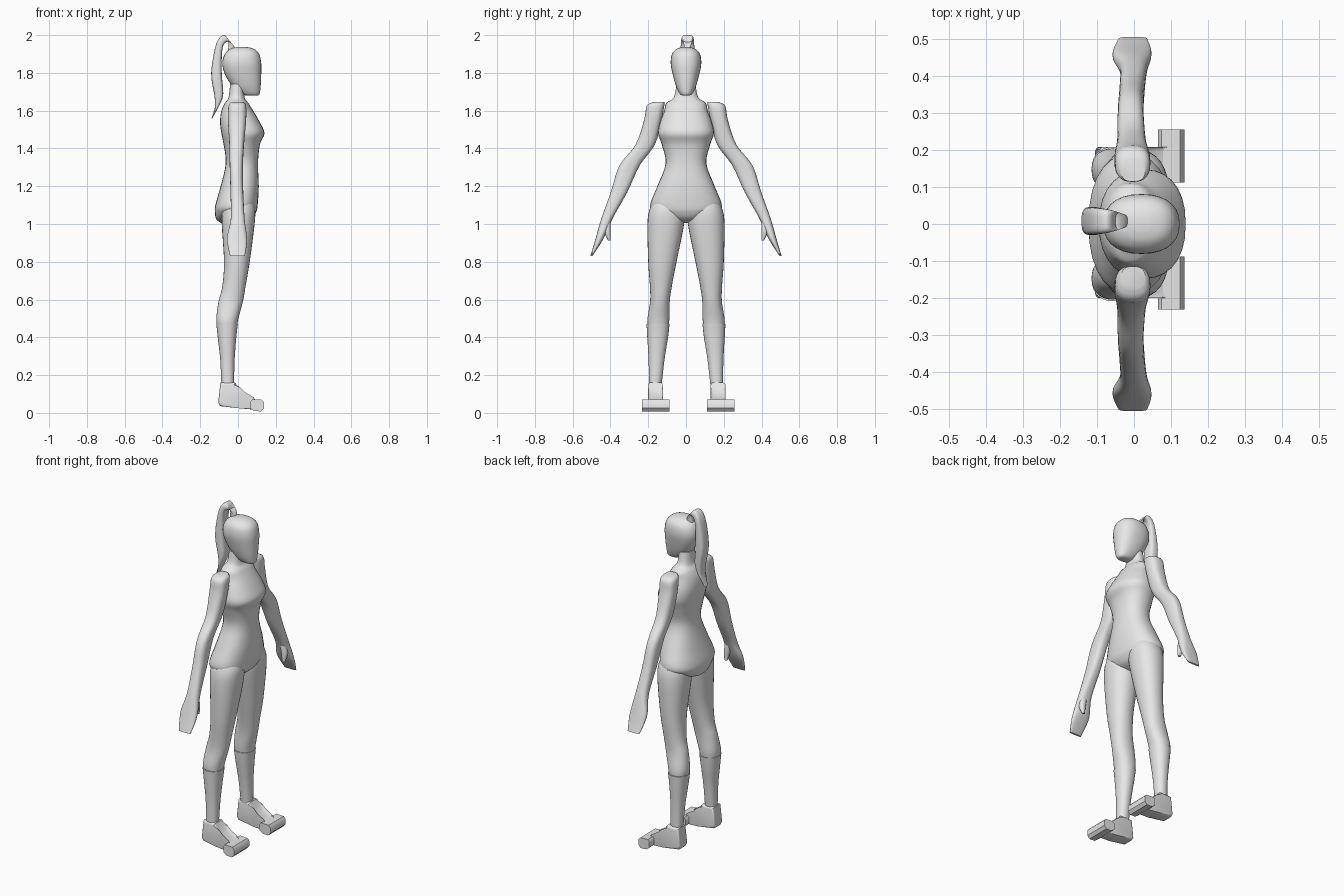
import bpy
import bmesh
import math
from mathutils import Vector

cube = bpy.data.objects.get("Cube")
if cube:
    bpy.data.objects.remove(cube, do_unlink=True)

# Single plain grey material
grey = bpy.data.materials.new("plain_grey")
grey.use_nodes = True
grey.diffuse_color = (.8, .8, .8, 1)
grey.node_tree.nodes["Principled BSDF"].inputs["Base Color"].default_value = (.8, .8, .8, 1)


def finish(name, bm, angle=40):
    """Turn a bmesh into a shaded object."""
    bmesh.ops.recalc_face_normals(bm, faces=bm.faces[:])
    mesh = bpy.data.meshes.new(name)
    bm.to_mesh(mesh)
    bm.free()
    mesh.materials.append(grey)
    obj = bpy.data.objects.new(name, mesh)
    bpy.context.collection.objects.link(obj)
    bpy.ops.object.select_all(action="DESELECT")
    obj.select_set(True)
    bpy.context.view_layer.objects.active = obj
    bpy.ops.object.shade_smooth_by_angle(angle=math.radians(angle))
    return obj


def spline(a, b, c, d, t):
    """Catmull-Rom blend between b and c."""
    return b + (c - a) * (t / 2) + (a * 2 - b * 5 + c * 4 - d) * (t * t / 2) \
        + (b * 3 - a - c * 3 + d) * (t ** 3 / 2)


def rounded(value, power):
    return math.copysign(abs(value) ** (2 / power), value)


def loft(name, rings, power=2.2, sides=28, steps=4):
    """Skin a smooth tube through rings of (centre, half axis, half axis)."""
    dense = []
    last = len(rings) - 1
    for i in range(last):
        around = [rings[max(0, min(last, i + k))] for k in (-1, 0, 1, 2)]
        for s in range(steps):
            dense.append([spline(*parts, s / steps) for parts in zip(*around)])
    dense.append(rings[-1])
    bm = bmesh.new()
    loops = []
    for centre, u, v in dense:
        loop = []
        for k in range(sides):
            a = math.tau * k / sides
            loop.append(bm.verts.new(centre + u * rounded(math.cos(a), power)
                                     + v * rounded(math.sin(a), power)))
        loops.append(loop)
    for low, high in zip(loops, loops[1:]):
        for k in range(sides):
            n = (k + 1) % sides
            bm.faces.new((low[k], low[n], high[n], high[k]))
    bm.faces.new(loops[0])
    bm.faces.new(loops[-1])
    return finish(name, bm)


def level(z, back, front, y_in, y_out, side=1):
    """Horizontal ring from its extents."""
    return (Vector(((back + front) / 2, side * (y_in + y_out) / 2, z)),
            Vector(((front - back) / 2, 0, 0)),
            Vector((0, (y_out - y_in) / 2, 0)))


def column(name, rows, **options):
    """Symmetric body column: height, back, front, half width."""
    return loft(name, [level(z, b, f, -w, w) for z, b, f, w in rows], **options)


def limb(name, rows, side, **options):
    """Mirrored limb: height, back, front, inner, outer."""
    return loft(name, [level(*row, side) for row in rows], **options)


# Torso with hips, waist, bust and neck
column("torso", [
    (1.005, -.09, .02, .03), (1.025, -.115, .07, .10), (1.06, -.122, .095, .165),
    (1.1, -.12, .104, .19), (1.2, -.092, .11, .152), (1.32, -.065, .106, .108),
    (1.42, -.076, .116, .128), (1.48, -.088, .14, .148), (1.54, -.095, .115, .137),
    (1.6, -.088, .08, .115), (1.64, -.07, .055, .105), (1.67, -.05, .035, .065),
    (1.74, -.042, .03, .05)], power=2.3)

# Head with a flat face and narrow chin
column("head", [
    (1.68, .045, .105, .018), (1.69, .015, .115, .034), (1.73, -.03, .12, .053),
    (1.79, -.068, .123, .07), (1.85, -.083, .123, .081), (1.9, -.07, .112, .074),
    (1.927, -.04, .085, .05), (1.937, -.005, .045, .02)], power=2.3)

# Ponytail arching up and hanging: outer point, inner point, half width
tail = [
    (-.055, 1.91, -.015, 1.91, .016), (-.05, 1.965, -.022, 1.945, .02),
    (-.075, 2.0, -.055, 1.965, .03), (-.115, 1.955, -.082, 1.93, .036),
    (-.142, 1.8, -.086, 1.8, .038), (-.125, 1.68, -.078, 1.69, .034),
    (-.122, 1.62, -.098, 1.63, .028), (-.142, 1.555, -.136, 1.56, .016)]
loft("ponytail", [
    (Vector(((xo + xi) / 2, .008, (zo + zi) / 2)),
     Vector(((xi - xo) / 2, 0, (zi - zo) / 2)),
     Vector((0, w, 0))) for xo, zo, xi, zi, w in tail], power=3.2)

arm_rows = [
    (1.645, -.035, .03, .115, .175), (1.625, -.05, .043, .115, .208),
    (1.55, -.053, .043, .13, .222), (1.42, -.046, .032, .165, .267),
    (1.31, -.044, .026, .245, .352), (1.17, -.04, .028, .31, .398),
    (1.03, -.038, .035, .388, .448), (.94, -.057, .046, .428, .474),
    (.89, -.055, .046, .456, .488), (.83, -.042, .036, .495, .507)]
thumb_rows = [
    (1.01, -.01, .03, .4, .44), (.96, 0, .036, .399, .434), (.912, .01, .028, .4, .412)]
leg_rows = [
    (1.13, -.07, .07, .05, .165), (1.08, -.085, .09, .012, .192),
    (1, -.086, .088, .01, .204), (.8, -.074, .062, .05, .2),
    (.67, -.083, .04, .075, .191), (.59, -.103, .026, .086, .19),
    (.5, -.115, .002, .088, .204), (.455, -.11, -.006, .092, .203)]
shin_rows = [
    (.47, -.115, -.001, .087, .209), (.4, -.107, -.009, .095, .205),
    (.28, -.094, -.018, .114, .198), (.15, -.088, -.021, .129, .196)]

# Side outline of the foot
foot_profile = [
    (-.093, .16), (-.015, .16), (.005, .125), (.03, .1), (.075, .073),
    (.11, .062), (.11, .015), (.01, .024), (-.095, .036), (-.105, .055)]
# Side outline of the wide toe block
toe_profile = [
    (.075, .072), (.125, .07), (.137, .055), (.137, .025),
    (.122, .008), (.085, .01), (.065, .025), (.065, .06)]


def slab(name, outline, y, half, bevel):
    """Extrude a side outline across y and soften its rims."""
    bm = bmesh.new()
    ends = [[bm.verts.new((px, y + s * half, pz)) for px, pz in outline] for s in (-1, 1)]
    caps = [bm.faces.new(loop) for loop in ends]
    for k in range(len(outline)):
        n = (k + 1) % len(outline)
        bm.faces.new((ends[0][k], ends[0][n], ends[1][n], ends[1][k]))
    rims = [e for cap in caps for e in cap.edges]
    if bevel:
        bmesh.ops.bevel(bm, geom=rims, offset=bevel, segments=3,
                        profile=.5, affect="EDGES", clamp_overlap=True)
    finish(name, bm)


# Paired limbs; both feet lean slightly to the same side
for label, side in (("left", 1), ("right", -1)):
    limb(label + "_arm", arm_rows, side, power=2.6)
    limb(label + "_thumb", thumb_rows, side, sides=16)
    limb(label + "_leg", leg_rows, side)
    limb(label + "_shin", shin_rows, side)
    slab(label + "_foot", foot_profile, side * .166 + .004, .039, .012)
    slab(label + "_toe_block", toe_profile, side * .172 + .012, .072, 0)
